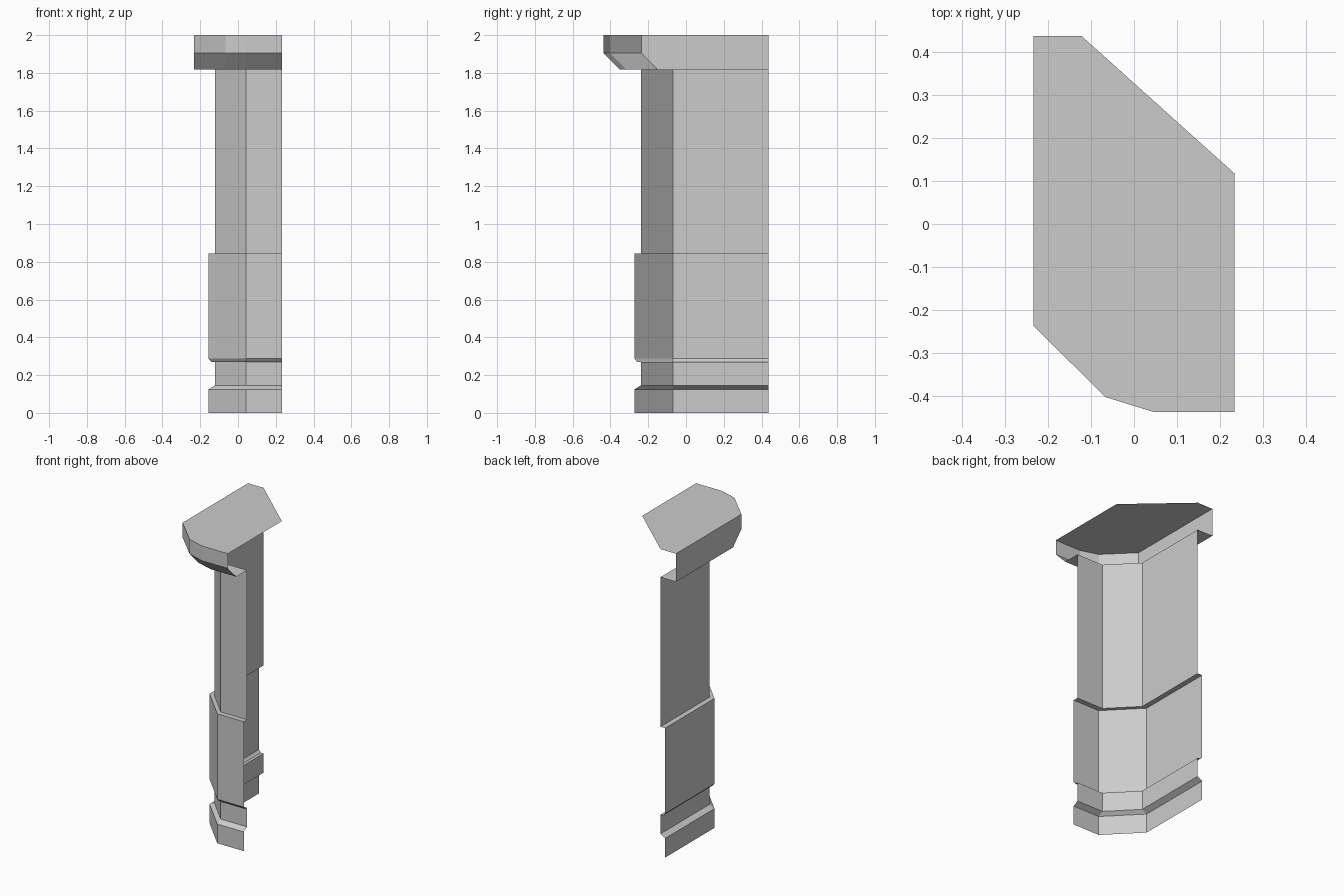
import bpy, bmesh

if "Cube" in bpy.data.objects:
    bpy.data.objects.remove(bpy.data.objects["Cube"])

BACK, RIGHT = 0.437, 0.233       # open ends of the wall shell


def column_path(t):
    """Plan of the chamfered shell, pushed outward by t."""
    return [(-0.122 - t, BACK), (-0.122 - t, -0.07),
            (0.042, -0.239 - t), (RIGHT, -0.239 - t)]


def cap_path(dy):
    """Plan of the cap rim, front pulled back by dy."""
    return [(-0.234, BACK), (-0.234, -0.236 + dy), (-0.067, -0.402 + dy),
            (0.046, -0.437 + dy), (RIGHT, -0.437 + dy)]


def row(bm, path, z):
    return [bm.verts.new((x, y, z)) for x, y in path]


def loft(bm, rows):
    """Outward-facing strips between rows listed bottom to top."""
    for a, b in zip(rows, rows[1:]):
        for i in range(len(a) - 1):
            bm.faces.new((a[i], a[i + 1], b[i + 1], b[i]))


def finish(bm, name):
    me = bpy.data.meshes.new(name)
    bm.to_mesh(me)
    bm.free()
    ob = bpy.data.objects.new(name, me)
    bpy.context.collection.objects.link(ob)
    return ob


# Column shell with plinth and raised dado band (height, outward offset)
levels = [(0, 0.034), (0.125, 0.034), (0.145, 0), (0.27, 0), (0.27, 0.019),
          (0.287, 0.034), (0.843, 0.034), (0.843, 0), (1.817, 0)]
bm = bmesh.new()
loft(bm, [row(bm, column_path(t), z) for z, t in levels])
finish(bm, "column_shell")

# Overhanging cap: sloped lower rim, upright upper rim, underside and top
bm = bmesh.new()
low, mid, top = (row(bm, cap_path(d), z)
                 for z, d in ((1.817, 0.086), (1.904, 0), (2.0, 0)))
loft(bm, [low, mid, top])
inner = row(bm, column_path(0), 1.817)
bm.faces.new(inner + low[::-1])
diagonal = row(bm, [(RIGHT, 0.118), (-0.122, BACK)], 2.0)
bm.faces.new(top + diagonal)
finish(bm, "cap")
